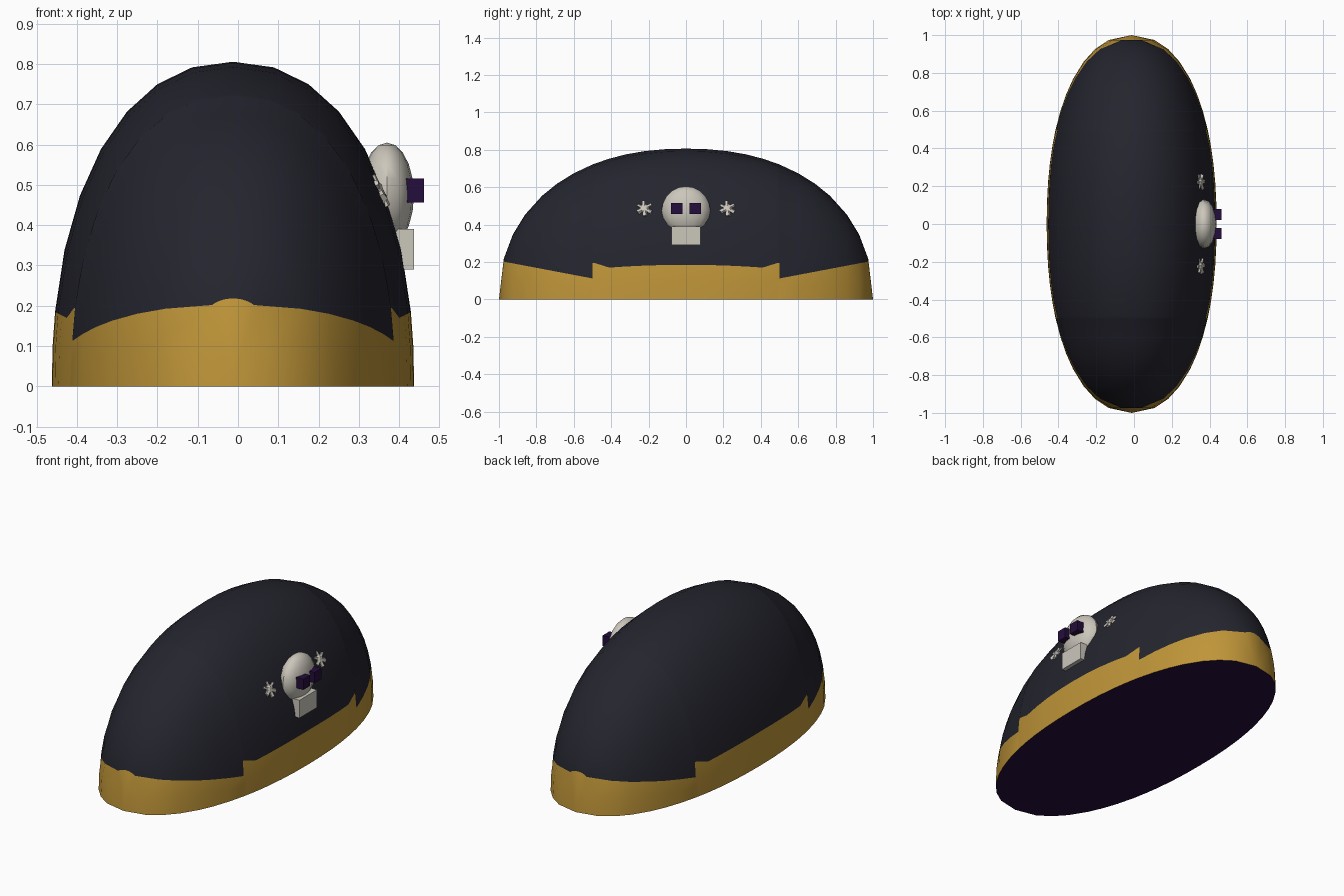
import bpy, bmesh, math
from mathutils import Matrix

if "Cube" in bpy.data.objects:
    bpy.data.objects.remove(bpy.data.objects["Cube"])

CX, RX, RY, RZ, N = -0.0125, 0.45, 1.0, 0.806, 2.2


def material(name, rgb):
    m = bpy.data.materials.new(name)
    m.diffuse_color = (*rgb, 1)
    m.use_nodes = True
    m.node_tree.nodes["Principled BSDF"].inputs["Base Color"].default_value = m.diffuse_color
    return m


navy = material("navy_felt", (0.018, 0.018, 0.028))
gold = material("gold_trim", (0.52, 0.30, 0.04))
bone = material("bone", (0.60, 0.57, 0.50))
purple = material("dark_purple", (0.018, 0.004, 0.045))


def finish(name, bm, mats, angle=35):
    me = bpy.data.meshes.new(name)
    bm.to_mesh(me)
    bm.free()
    ob = bpy.data.objects.new(name, me)
    bpy.context.collection.objects.link(ob)
    for m in mats:
        me.materials.append(m)
    bpy.ops.object.select_all(action='DESELECT')
    ob.select_set(True)
    bpy.context.view_layer.objects.active = ob
    bpy.ops.object.shade_smooth_by_angle(angle=math.radians(angle))
    return ob


def box(name, center, size, mat):
    bm = bmesh.new()
    bmesh.ops.create_cube(bm, size=1, matrix=Matrix.Translation(center) @ Matrix.Diagonal((*size, 1)))
    return finish(name, bm, [mat])


# Height of the gold trim along the hat, stepped at the side plates
def trim_height(y):
    y = abs(y)
    if y >= 0.5:
        return 0.112 + 0.09 * (y - 0.5) / 0.475
    if y > 0.41:
        return 0.17 + 0.025 * min((y - 0.41) / 0.08, 1)
    return 0.185 - 0.015 * (y / 0.41) ** 2


def half_section(y):
    """Arc over the hat at y, with fixed slots for the trim edge."""
    r = max(1 - abs(y / RY) ** N, 0) ** (1 / N)
    s = trim_height(y) / (RZ * r) if r > 1e-6 else 1
    b = math.asin(min(s, 1) ** (N / 2))
    side = [0, b / 2, b]
    top = [b + (math.pi / 2 - b) * k / 7 for k in range(1, 8)]
    quarter = side + top
    angles = quarter + [math.pi - a for a in reversed(quarter[:-1])]
    e = 2 / N
    return [(CX + math.copysign(abs(math.cos(a)) ** e, math.cos(a)) * RX * r, y,
             max(math.sin(a), 0) ** e * RZ * r) for a in angles]


# Hat shell: crown, trim and dark underside
half = [0, 0.11, 0.22, 0.32, 0.41, 0.488, 0.499, 0.501, 0.6, 0.69, 0.77, 0.86, 0.925, 0.974, 1.0]
ys = [-y for y in reversed(half[1:])] + half
bm = bmesh.new()
rings = [[bm.verts.new(p) for p in half_section(y)] for y in ys]
last = len(rings[0]) - 1
for a, b in zip(rings, rings[1:]):
    for i in range(last):
        f = bm.faces.new((a[i], a[i + 1], b[i + 1], b[i]))
        f.material_index = 1 if i < 2 or i >= last - 2 else 0
    f = bm.faces.new((a[0], b[0], b[last], a[last]))
    f.material_index = 2
# Both tips belong wholly to the trim
for f in bm.faces:
    if abs(f.calc_center_median().y) > 0.975 and f.material_index == 0:
        f.material_index = 1
bmesh.ops.remove_doubles(bm, verts=bm.verts, dist=0.0005)
bmesh.ops.recalc_face_normals(bm, faces=bm.faces)
finish("hat", bm, [navy, gold, purple])

# Skull badge
bm = bmesh.new()
bmesh.ops.create_uvsphere(bm, u_segments=16, v_segments=10, radius=1,
                          matrix=Matrix.Translation((0.37, 0, 0.475)) @ Matrix.Diagonal((0.067, 0.13, 0.13, 1)))
finish("skull", bm, [bone])
box("jaw", (0.405, 0, 0.34), (0.064, 0.156, 0.1), bone)

for s, side in ((-1, "front"), (1, "back")):
    box(side + "_eye", (0.44, s * 0.05, 0.486), (0.045, 0.06, 0.06), purple)
    # Crossed bone ends poking through the felt
    bm = bmesh.new()
    base = Matrix.Translation((0.35, s * 0.222, 0.485)) @ Matrix.Rotation(math.radians(-22), 4, 'Y')
    bmesh.ops.create_icosphere(bm, subdivisions=1, radius=1,
                               matrix=base @ Matrix.Diagonal((0.014, 0.03, 0.03, 1)))
    for tilt in (-60, 60, 5):
        bmesh.ops.create_cone(bm, segments=5, radius1=0.014, radius2=0.008, depth=0.085, cap_ends=True,
                              matrix=base @ Matrix.Rotation(math.radians(tilt), 4, 'X'))
    finish(side + "_bone_end", bm, [bone], 15)
